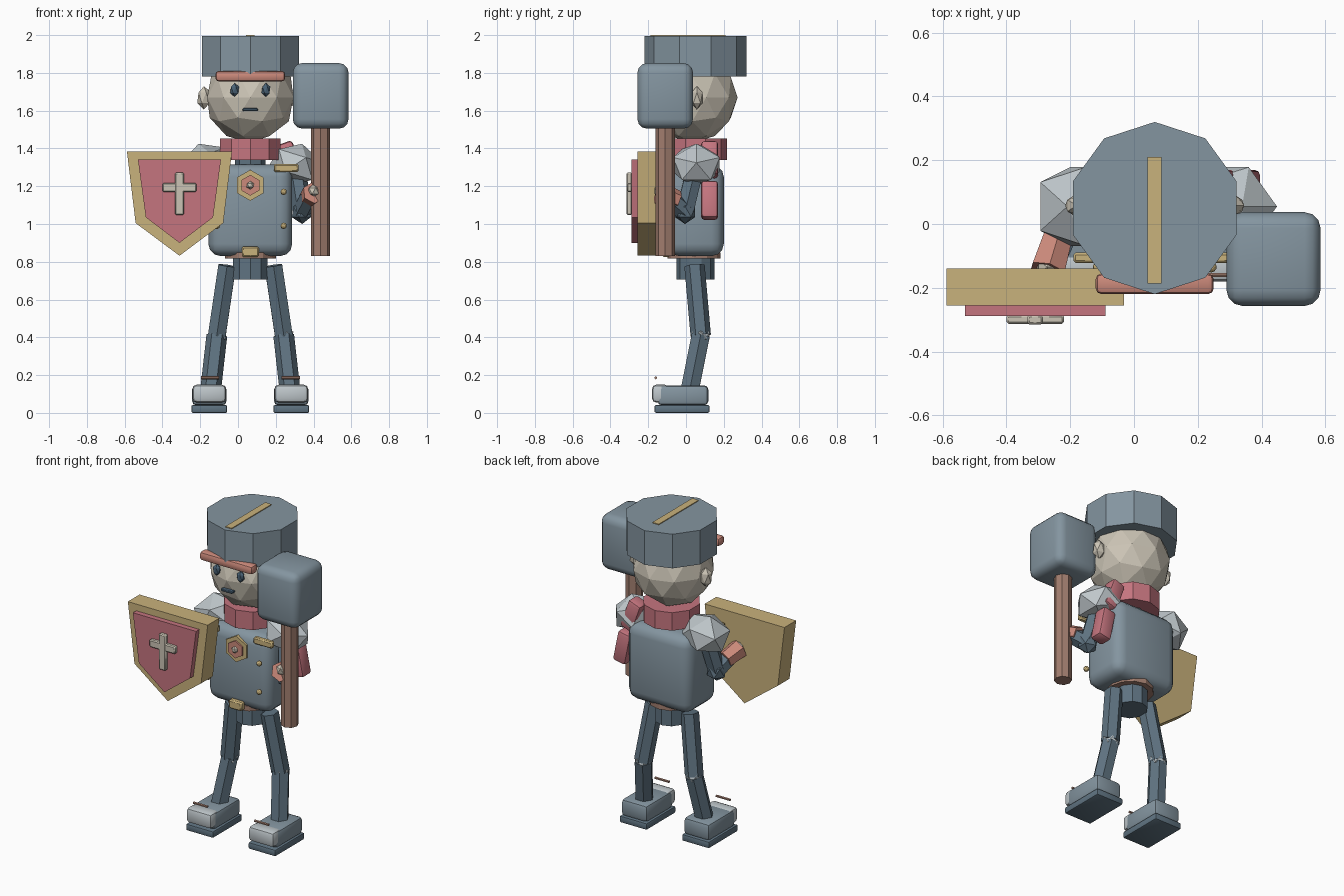
import bpy, bmesh, math
from mathutils import Matrix, Vector

if "Cube" in bpy.data.objects:
    bpy.data.objects.remove(bpy.data.objects["Cube"])

CX, CY = 0.065, 0.05   # centre line of the figure


def colour(name, hex_code):
    def lin(c):
        c /= 255
        return c / 12.92 if c <= 0.04045 else ((c + 0.055) / 1.055) ** 2.4
    m = bpy.data.materials.new(name)
    m.diffuse_color = (*[lin(int(hex_code[i:i + 2], 16)) for i in (0, 2, 4)], 1)
    m.use_nodes = True
    m.node_tree.nodes["Principled BSDF"].inputs["Base Color"].default_value = m.diffuse_color
    return m


STEEL = colour("steel blue", "8495A0")
SLATE = colour("dark slate", "5F7381")
LIGHT = colour("light steel", "BFC7CB")
BEIGE = colour("pale beige", "CBC4B5")
GOLD = colour("gold", "C9B27C")
RED = colour("dusty red", "C5757F")
SALMON = colour("salmon", "CC8A7B")
BROWN = colour("brown", "A27E6F")
INK = colour("dark blue", "4A6377")


def finish(bm, name, mat, smooth=False):
    bmesh.ops.recalc_face_normals(bm, faces=bm.faces)
    me = bpy.data.meshes.new(name)
    for f in bm.faces:
        f.smooth = smooth
    bm.to_mesh(me)
    bm.free()
    if smooth:
        me.set_sharp_from_angle(angle=math.radians(40))
    me.materials.append(mat)
    ob = bpy.data.objects.new(name, me)
    bpy.context.collection.objects.link(ob)
    return ob


def box(name, mat, x, y, z, bevel=0.0, seg=2):
    """Box from its (low, high) range on each axis, edges optionally rounded."""
    bm = bmesh.new()
    bmesh.ops.create_cube(bm, size=1)
    for v in bm.verts:
        v.co = [(r[0] + r[1]) / 2 + c * (r[1] - r[0]) for r, c in zip((x, y, z), v.co)]
    if bevel:
        bmesh.ops.bevel(bm, geom=bm.edges[:], offset=bevel, segments=seg,
                        profile=0.5, affect='EDGES', clamp_overlap=True)
    return finish(bm, name, mat, bevel > 0)


def ball(name, mat, centre, radii, sub=1, tilt=0.0):
    bm = bmesh.new()
    bmesh.ops.create_icosphere(bm, subdivisions=sub, radius=1)
    bm.transform(Matrix.Translation(centre) @ Matrix.Rotation(tilt, 4, 'Y')
                 @ Matrix.Diagonal((*radii, 1)))
    return finish(bm, name, mat)


def prism(name, mat, pts, push):
    """Extrude a flat outline along a vector."""
    bm = bmesh.new()
    face = bm.faces.new([bm.verts.new(p) for p in pts])
    ext = bmesh.ops.extrude_face_region(bm, geom=[face], use_keep_orig=True)
    bmesh.ops.translate(bm, vec=push,
                        verts=[g for g in ext["geom"] if isinstance(g, bmesh.types.BMVert)])
    return finish(bm, name, mat)


def column(name, mat, centre, rx, ry, z, n):
    pts = [(centre[0] + rx * math.sin(math.tau * i / n),
            centre[1] + ry * math.cos(math.tau * i / n), z[0]) for i in range(n)]
    return prism(name, mat, pts, (0, 0, z[1] - z[0]))


def tube(name, mat, a, b, r1, r2=None, n=6):
    a, b = Vector(a), Vector(b)
    bm = bmesh.new()
    bmesh.ops.create_cone(bm, cap_ends=True, segments=n, radius1=r1,
                          radius2=r1 if r2 is None else r2, depth=(b - a).length)
    bm.transform(Matrix.Translation((a + b) / 2)
                 @ (b - a).to_track_quat('Z', 'Y').to_matrix().to_4x4())
    return finish(bm, name, mat)


# Head, hat and face
ball("head", BEIGE, (CX, 0.033, 1.67), (0.24, 0.24, 0.24), 2)
column("hat", STEEL, (CX, CY), 0.27, 0.27, (1.78, 1.995), 10)
box("hat_strip", GOLD, (0.043, 0.087), (-0.187, 0.21), (1.98, 2.0))
box("hat_brim", SALMON, (-0.12, 0.25), (-0.22, -0.155), (1.755, 1.81), 0.018)
box("mouth", INK, (0.025, 0.105), (-0.21, -0.17), (1.597, 1.613), 0.004, 1)

# Neck, collar, torso and hips
column("neck", SLATE, (CX, CY), 0.08, 0.08, (1.27, 1.40), 8)
column("collar", RED, (CX, CY), 0.168, 0.168, (1.34, 1.453), 10)
box("torso", STEEL, (-0.157, 0.287), (-0.10, 0.20), (0.83, 1.315), 0.065, 3)
column("belt", BROWN, (CX, 0.042), 0.135, 0.14, (0.818, 0.85), 12)
box("belt_buckle", GOLD, (0.02, 0.11), (-0.125, -0.085), (0.825, 0.88), 0.008, 1)
column("hips", SLATE, (CX, CY), 0.095, 0.1, (0.705, 0.84), 10)


# Chest badge made of stacked hexagons
def hexagon(name, mat, r, y0, y1):
    pts = [(CX + r * math.sin(math.tau * i / 6), y0, 1.205 + r * math.cos(math.tau * i / 6))
           for i in range(6)]
    prism(name, mat, pts, (0, y1 - y0, 0))


hexagon("badge_rim", GOLD, 0.082, -0.09, -0.112)
hexagon("badge_centre", SALMON, 0.055, -0.105, -0.122)
ball("badge_stud", BEIGE, (CX, -0.124, 1.205), (0.022, 0.018, 0.022))

# Parts repeated on both sides
for side, s in (("left", -1), ("right", 1)):
    def at(dx, y, z):
        return (CX + s * dx, y, z)

    def span(a, b):
        return tuple(sorted((CX + s * a, CX + s * b)))

    ball(side + "_ear", BEIGE, at(0.245, 0.058, 1.668), (0.04, 0.035, 0.062))
    ball(side + "_eye", INK, at(0.083, -0.185, 1.71), (0.026, 0.022, 0.037))
    box(side + "_chest_bar", GOLD, span(0.125, 0.255), (-0.122, -0.09), (1.275, 1.317), 0.007, 1)
    for z in (1.17, 0.99):
        ball(side + "_button", GOLD, at(0.177, -0.135, z), (0.017, 0.017, 0.017), 2)

    # Shoulder, arm and hand
    ball(side + "_shoulder_guard", LIGHT, at(0.24, 0.055, 1.315), (0.15, 0.145, 0.115), 1, s * 0.3)
    tube(side + "_upper_arm", SLATE, at(0.24, 0.05, 1.3), at(0.275, -0.005, 1.07), 0.052)
    ball(side + "_elbow", SLATE, at(0.275, -0.005, 1.065), (0.062, 0.062, 0.065))
    tube(side + "_forearm", SLATE, at(0.275, -0.005, 1.065), at(0.315, -0.09, 1.14), 0.052)
    tube(side + "_glove", SALMON, at(0.305, -0.045, 1.125), at(0.335, -0.145, 1.165), 0.052, 0.06)
    ball(side + "_knuckle", BEIGE, at(0.337, -0.135, 1.175), (0.037, 0.037, 0.037))

    # Leg
    knee = at(0.177, 0.078, 0.41)
    tube(side + "_thigh", SLATE, at(0.122, 0.045, 0.78), knee, 0.054)
    ball(side + "_knee", LIGHT, knee, (0.058, 0.055, 0.045))
    tube(side + "_shin", SLATE, knee, at(0.21, 0.02, 0.12), 0.055)

    # Boot
    box(side + "_boot_sole", SLATE, span(0.122, 0.312), (-0.167, 0.125), (0, 0.042), 0.009)
    box(side + "_boot", STEEL, span(0.126, 0.308), (-0.15, 0.118), (0.04, 0.146), 0.022)
    box(side + "_toe_cap", LIGHT, span(0.128, 0.306), (-0.18, -0.09), (0.055, 0.149), 0.022)
    tube(side + "_boot_lace", BROWN, at(0.165, -0.16, 0.186), at(0.262, -0.16, 0.186), 0.008)

# Scarf tails hanging behind the right shoulder
for name, x, z, turn, h in (("scarf_upper", 0.275, 1.34, -0.35, 0.19),
                            ("scarf_lower", 0.335, 1.125, -0.2, 0.2)):
    ob = box(name, RED, (-0.045, 0.045), (-0.045, 0.045), (-h / 2, h / 2), 0.018)
    ob.matrix_world = Matrix.Translation((x, 0.125, z)) @ Matrix.Rotation(turn, 4, 'Y')

# Mallet
tube("mallet_handle", BROWN, (0.437, -0.11, 0.83), (0.437, -0.11, 1.55), 0.051, n=8)
box("mallet_head", STEEL, (0.29, 0.585), (-0.257, 0.037), (1.505, 1.852), 0.05, 3)

# Shield with raised panel and cross
SX = -0.31


def shield(name, mat, top, half, low, low_half, tip, y0, y1):
    pts = [(SX - half, y0, top), (SX + half, y0, top), (SX + low_half, y0, low),
           (SX, y0, tip), (SX - low_half, y0, low)]
    prism(name, mat, pts, (0, y1 - y0, 0))


shield("shield_body", GOLD, 1.384, 0.278, 1.005, 0.232, 0.832, -0.14, -0.256)
shield("shield_panel", RED, 1.342, 0.22, 1.035, 0.178, 0.90, -0.25, -0.289)
box("cross_upright", BEIGE, (SX - 0.024, SX + 0.024), (-0.315, -0.285), (1.048, 1.272), 0.006, 1)
box("cross_bar", BEIGE, (SX - 0.09, SX + 0.09), (-0.313, -0.285), (1.17, 1.217), 0.006, 1)
